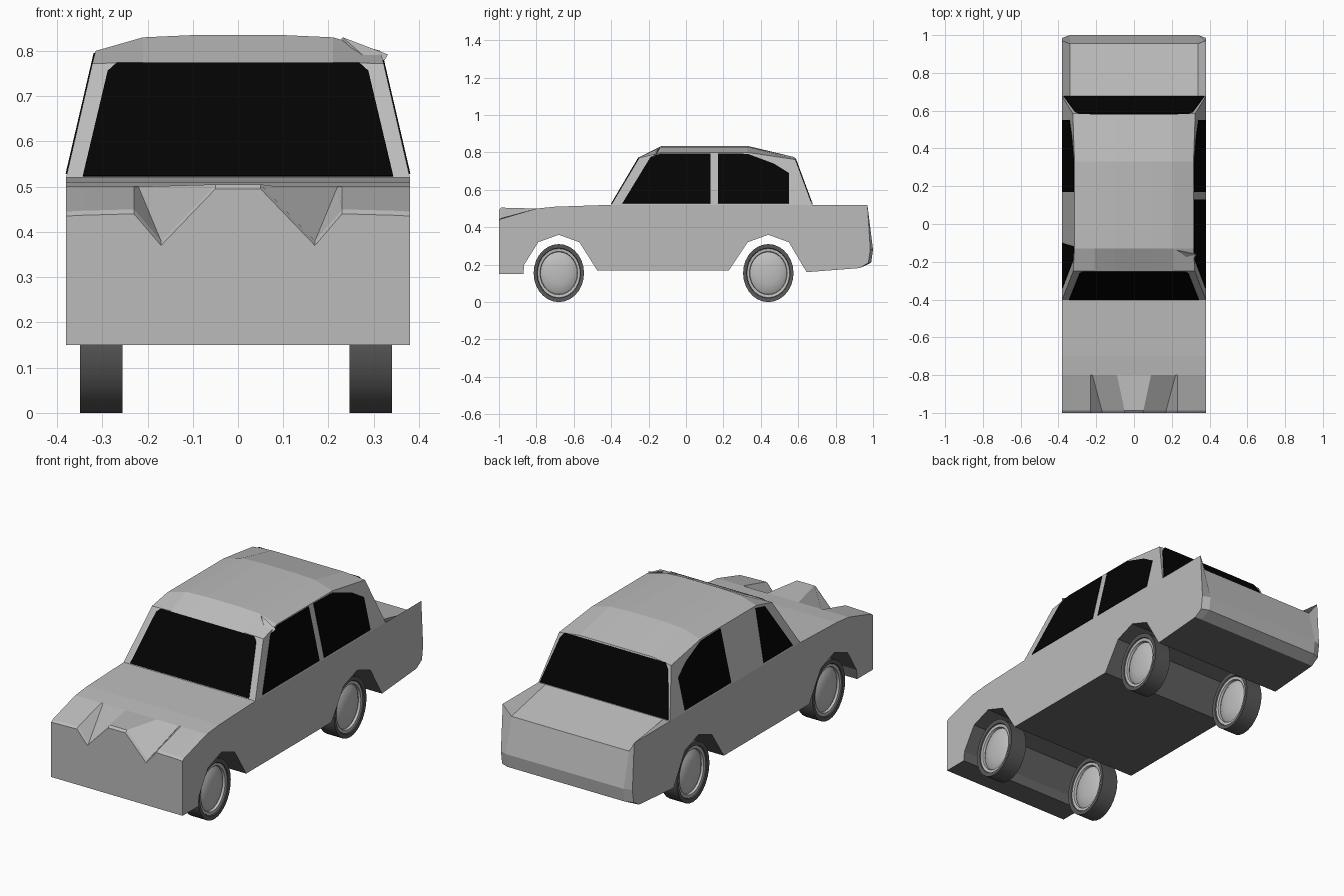
import bpy, bmesh, math
from mathutils import Vector

if "Cube" in bpy.data.objects:
    bpy.data.objects.remove(bpy.data.objects["Cube"], do_unlink=True)


def material(name, value):
    m = bpy.data.materials.new(name)
    m.use_nodes = True
    color = (value, value, value, 1)
    m.diffuse_color = color
    bsdf = m.node_tree.nodes["Principled BSDF"]
    bsdf.inputs["Base Color"].default_value = color
    bsdf.inputs["Roughness"].default_value = 0.7
    return m


PAINT = material("body grey", 0.5)
GLASS = material("window black", 0.001)
RUBBER = material("tyre dark grey", 0.1)
METAL = material("hubcap grey", 0.52)
CHASSIS = material("underside dark grey", 0.14)


def loft(name, loops, mats, pick=lambda strip, edge: 0):
    """Join closed loops of points into a solid; caps take the first material."""
    bm = bmesh.new()
    rows = [[bm.verts.new(p) for p in loop] for loop in loops]
    n = len(rows[0])
    for k, (a, b) in enumerate(zip(rows, rows[1:])):
        for i in range(n):
            j = (i + 1) % n
            bm.faces.new((a[i], a[j], b[j], b[i])).material_index = pick(k, i)
    bm.faces.new(rows[0])
    bm.faces.new(rows[-1])
    bmesh.ops.recalc_face_normals(bm, faces=bm.faces)
    bmesh.ops.triangulate(bm, faces=[f for f in bm.faces if len(f.verts) > 4])
    mesh = bpy.data.meshes.new(name)
    bm.to_mesh(mesh)
    bm.free()
    for m in mats:
        mesh.materials.append(m)
    obj = bpy.data.objects.new(name, mesh)
    bpy.context.collection.objects.link(obj)
    return obj


def plate(name, points, direction, mat):
    """Thin panel standing just proud of the surface below it."""
    d = Vector(direction).normalized() * 0.003
    pts = [Vector(p) for p in points]
    loft(name, [[p - d for p in pts], [p + d for p in pts]], [mat])


def both_sides(half):
    return [-x for x in half] + half[::-1]


# Lower body: side profile swept across the width, with dark wheel arches and floor
UNDERSIDE = [(-1, 0.15), (-0.87, 0.15), (-0.865, 0.20), (-0.79, 0.32), (-0.68, 0.36),
             (-0.57, 0.32), (-0.475, 0.17), (0.23, 0.17), (0.33, 0.32), (0.44, 0.36),
             (0.55, 0.32), (0.645, 0.16), (0.93, 0.182)]
# Nose height and hood crease position for each lengthwise line
NOSE = {0.38: 0.445, 0.34: 0.447, 0.23: 0.45, 0.17: 0.38, 0.05: 0.505}
CREASE = {0.38: 0.38, 0.34: 0.34, 0.23: 0.23, 0.17: 0.22, 0.05: 0.09}


def body_loop(x):
    a = abs(x)
    outer = a > 0.36
    rear = 0.985 if outer else 1.0
    lip = (0.97, 0.52) if outer else (0.955, 0.46)
    loop = [(x, y, z) for y, z in UNDERSIDE]
    loop += [(x, rear - 0.01, 0.21), (x, rear, 0.28), (x, *lip), (x, 0.67, 0.52)]
    loop += [(x, -0.4, 0.52), (x, -0.7, 0.51), (math.copysign(CREASE[a], x), -0.8, 0.5)]
    loop += [(x, -0.988, NOSE[a]), (x, -1, NOSE[a] - 0.01)]
    return loop


loft("lower_body", [body_loop(x) for x in both_sides(list(NOSE))], [PAINT, CHASSIS],
     lambda strip, edge: int(edge < len(UNDERSIDE) - 1))

# Cabin: lengthwise outlines from the door side to the roof centre
EDGE = [(0.38, -0.40, 0.52), (0.322, -0.25, 0.772), (0.315, -0.13, 0.80),
        (0.315, 0.33, 0.80), (0.324, 0.585, 0.762), (0.38, 0.675, 0.52)]


def cabin_loop(x):
    a = abs(x)
    if a > 0.3:
        return [(math.copysign(px, x), y, z) for px, y, z in EDGE]
    roof = 0.835 if a < 0.15 else 0.83
    path = [(-0.40, 0.52), (-0.25, 0.775), (-0.13, roof),
            (0.33, roof), (0.58, 0.775), (0.675, 0.52)]
    return [(x, y, z) for y, z in path]


loft("cabin", [cabin_loop(x) for x in both_sides([0.38, 0.21, 0.1])], [PAINT])


# Front and rear glass, lying on the sloping ends of the cabin
def end_glass(name, half, foot_y, slope, direction):
    pts = [(x, foot_y + (z - 0.52) * slope, z) for x, z in half]
    pts += [(-x, y, z) for x, y, z in reversed(pts)]
    plate(name, pts, direction, GLASS)


end_glass("windscreen", [(0.343, 0.523), (0.288, 0.755), (0.268, 0.773)],
          -0.401, 0.59, (0, -1, 0.59))
end_glass("rear_window", [(0.372, 0.523), (0.312, 0.74), (0.29, 0.768)],
          0.676, -0.37, (0, 1, 0.37))


# Side windows, leaning in with the doors
def side_glass(name, outline, s):
    pts = [(s * (0.38 - (z - 0.52) * 0.232), y, z) for y, z in outline]
    plate(name, pts, (s, 0, 0.232), GLASS)


REAR_SIDE = [(0.17, 0.528), (0.55, 0.528), (0.55, 0.69), (0.47, 0.74), (0.33, 0.792), (0.17, 0.795)]
FRONT_SIDE = [(-0.34, 0.528), (0.13, 0.528), (0.13, 0.795), (-0.13, 0.795), (-0.19, 0.775)]
QUARTER = [(-0.34, 0.528), (-0.10, 0.528), (-0.12, 0.79), (-0.19, 0.775)]
for side, s in (("left", 1), ("right", -1)):
    side_glass(side + "_rear_side_window", REAR_SIDE, s)
side_glass("left_front_side_window", FRONT_SIDE, 1)
side_glass("right_front_quarter_window", QUARTER, -1)

# Bent flap of roof edge at the left front corner
plate("roof_corner_flap", [(0.23, -0.14, 0.828), (0.31, -0.2, 0.757), (0.33, -0.16, 0.79)],
      (0.5, -0.5, 0.7), PAINT)

# Wheels: tyre, rim ring and domed hubcap on both faces, slightly taller than long
FACE = [(0.02, 0.047), (0.06, 0.044), (0.095, 0.036), (0.113, 0.026),
        (0.116, 0.038), (0.131, 0.040), (0.134, 0.045), (0.155, 0.047)]
RIM_STRIPS = 5
SECTION = FACE + [(r, -x) for r, x in reversed(FACE)]
SEGMENTS = 28


def wheel(name, cx, cy):
    angles = [math.tau * i / SEGMENTS for i in range(SEGMENTS)]
    loops = [[(cx + x, cy + 0.87 * r * math.cos(t), 0.155 + r * math.sin(t)) for t in angles]
             for r, x in SECTION]
    last = len(SECTION) - 1 - RIM_STRIPS
    obj = loft(name, loops, [METAL, RUBBER], lambda strip, edge: int(RIM_STRIPS <= strip < last))
    for p in obj.data.polygons:
        p.use_smooth = True
    obj.data.set_sharp_from_angle(angle=math.radians(40))


for end, y in (("front", -0.68), ("rear", 0.44)):
    wheel("left_" + end + "_wheel", 0.293, y)
    wheel("right_" + end + "_wheel", -0.302, y)
